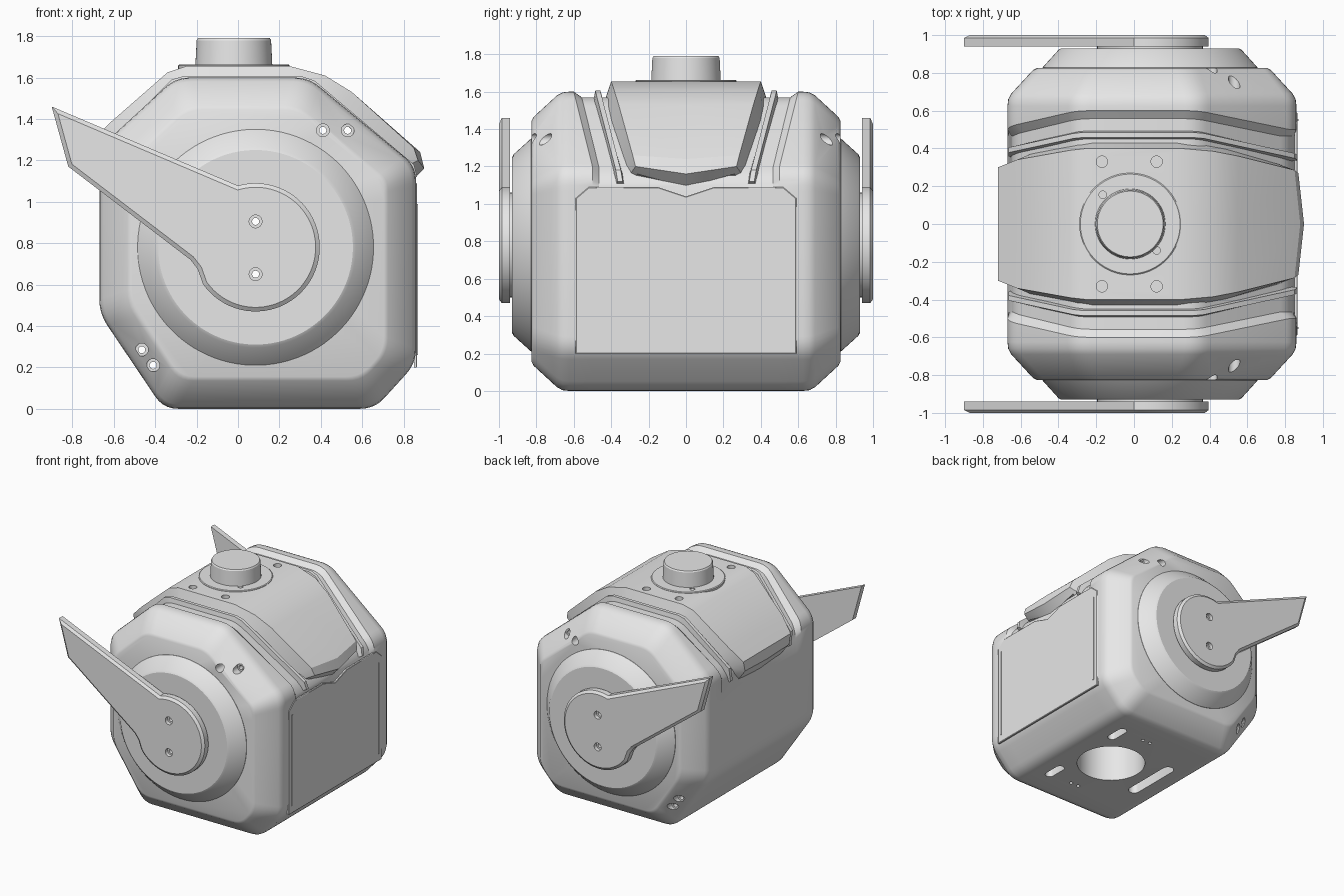
import bpy, bmesh, math
from mathutils import Vector

cube = bpy.data.objects.get("Cube")
if cube:
    bpy.data.objects.remove(cube, do_unlink=True)

GREY = (0.8, 0.8, 0.8, 1.0)
mat = bpy.data.materials.new("plain grey")
mat.use_nodes = True
mat.diffuse_color = GREY
mat.node_tree.nodes["Principled BSDF"].inputs["Base Color"].default_value = GREY


def loft(name, loops):
    """Closed solid through matching loops of 3D points, capped at both ends."""
    bm = bmesh.new()
    rings = [[bm.verts.new(p) for p in loop] for loop in loops]
    n = len(rings[0])
    for a, b in zip(rings, rings[1:]):
        for i in range(n):
            j = (i + 1) % n
            bm.faces.new((a[i], a[j], b[j], b[i]))
    bm.faces.new(rings[0])
    bm.faces.new(rings[-1])
    bmesh.ops.recalc_face_normals(bm, faces=bm.faces)
    mesh = bpy.data.meshes.new(name)
    bm.to_mesh(mesh)
    bm.free()
    obj = bpy.data.objects.new(name, mesh)
    mesh.materials.append(mat)
    bpy.context.collection.objects.link(obj)
    return obj


def inset(points, s):
    """Move a counter-clockwise 2D outline inwards by s."""
    out = []
    for i, p in enumerate(points):
        p, a, b = Vector(p), Vector(points[i - 1]), Vector(points[(i + 1) % len(points)])
        e, f = (p - a).normalized(), (b - p).normalized()
        m, n = Vector((-e.y, e.x)), Vector((-f.y, f.x))
        out.append(p + (m + n) * (s / (1 + m.dot(n))))
    return out


def rounded(points, d, n=5):
    """Round every corner of a 2D outline."""
    out = []
    for i, p in enumerate(points):
        p, a, b = Vector(p), Vector(points[i - 1]), Vector(points[(i + 1) % len(points)])
        t = min(d, 0.45 * (a - p).length, 0.45 * (b - p).length)
        a, b = p + (a - p).normalized() * t, p + (b - p).normalized() * t
        for k in range(n + 1):
            u = k / n
            out.append(a * (1 - u) ** 2 + p * 2 * u * (1 - u) + b * u * u)
    return out


def lathe(name, profile, centre, axis="Z", segs=64, stretch=0):
    """Round solid from (radius, height); stretch turns it into a slot along y."""
    loops = []
    for r, h in profile:
        loop = []
        for k in range(segs):
            t = math.tau * (k + 0.5) / segs
            u, v = centre[0] + r * math.cos(t), centre[1] + r * math.sin(t)
            v += math.copysign(stretch, math.sin(t))
            loop.append((u, v, h) if axis == "Z" else (u, h, v))
        loops.append(loop)
    return loft(name, loops)


def cut(obj, cutters):
    bpy.context.view_layer.objects.active = obj
    for c in cutters:
        mod = obj.modifiers.new("cut", "BOOLEAN")
        mod.operation, mod.solver, mod.object = "DIFFERENCE", "EXACT", c
        bpy.ops.object.modifier_apply(modifier=mod.name)


# Main shell: rounded outline with chamfered ends and a shallow dip on top
OUTER = [(-.67, .46), (-.36, 0), (.66, 0), (.86, .22), (.86, 1.0),
         (.86, 1.17), (.34, 1.6), (-.3, 1.6), (-.67, 1.26), (-.67, 1.0)]
DIPPED = OUTER[:5] + [(.83, 1.15), (.33, 1.57), (-.29, 1.57), (-.64, 1.23), (-.67, 1.0)]
STATIONS = [(.825, .155, OUTER), (.815, .135, OUTER), (.69, .02, OUTER), (.66, .004, OUTER),
            (.625, 0, OUTER), (.6, 0, OUTER), (.565, 0, DIPPED)]


def shell_loop(y, s, outline, side):
    loop = []
    for x, z in rounded(inset(outline, s), .07):
        lean = .1 * min(max((1.6 - z) / .4, 0), 1) if y <= .6 else 0
        loop.append((x, side * (y - lean), z))
    return loop


shell = loft("shell", [shell_loop(*s, -1) for s in STATIONS]
             + [shell_loop(*s, 1) for s in reversed(STATIONS)])

# Raised top cover: x, z, half width, x and z of its middle line
COVER = [(-.63, 1.08, .26, -.63, 1.06), (-.72, 1.2, .28, -.72, 1.19), (-.72, 1.28, .3, -.72, 1.28),
         (-.62, 1.38, .34, -.62, 1.38), (-.34, 1.625, .39, -.34, 1.625),
         (-.25, 1.655, .4, -.25, 1.655), (.25, 1.655, .4, .25, 1.655),
         (.42, 1.61, .385, .42, 1.61), (.55, 1.53, .36, .55, 1.53),
         (.85, 1.26, .285, .88, 1.24), (.87, 1.2, .27, .9, 1.16), (.83, 1.16, .26, .83, 1.09)]
MIDDLE = Vector((.08, .8))


def lowered(x, z, d):
    p = Vector((x, z))
    return p + (MIDDLE - p).normalized() * d


cover_loops = []
for x, z, w, px, pz in COVER:
    bx, bz = lowered(x, z, .11)
    cover_loops.append([(bx, -w - .035, bz), (x, -w, z), (px, 0, pz), (x, w, z), (bx, w + .035, bz)])
cover = loft("top_cover", cover_loops)

# Raised ridges either side of the cover
RIDGE = [(-.665, 1.14, .3), (-.665, 1.25, .32), (-.32, 1.59, .395), (-.27, 1.605, .4),
         (.31, 1.605, .4), (.37, 1.585, .395), (.85, 1.18, .29), (.865, 1.12, .28)]
for side, word in ((-1, "front"), (1, "back")):
    loops = []
    for x, z, w in RIDGE:
        bx, bz = lowered(x, z, .07)
        loops.append([(bx, side * (w + .045), bz), (x, side * (w + .058), z),
                      (x, side * (w + .085), z), (bx, side * (w + .098), bz)])
    loft(word + "_ridge", loops)

# Face plate with a notched top, and two thin trim strips
PLATE = [(-.59, .2), (.59, .2), (.59, 1.03), (.52, 1.09), (.15, 1.09),
         (0, 1.04), (-.15, 1.09), (-.52, 1.09), (-.59, 1.03)]
loft("face_plate", [[(x, y, z) for y, z in inset(PLATE, s)]
                    for x, s in ((.85, 0), (.862, 0), (.865, .004))])
for side, word in ((-1, "front"), (1, "back")):
    ends = [(side * .545, .26), (side * .555, .26), (side * .555, .99), (side * .545, .99)]
    loft(word + "_face_trim", [[(x, y, z) for y, z in ends] for x in (.86, .87)])

# Top collar and knob
collar = lathe("top_collar", [(.27, 1.63), (.27, 1.658), (.264, 1.663)], (-.02, 0))
lathe("top_knob", [(.187, 1.64), (.18, 1.78), (.174, 1.79)], (-.02, 0))

# Ear discs and swept blades
HUB = (.085, .78)
arc = [math.radians(-145 + 251 * k / 48) for k in range(49)]
BLADE = [(HUB[0] + .31 * math.cos(t), HUB[1] + .31 * math.sin(t)) for t in arc]
BLADE += [(-.9, 1.46), (-.82, 1.17), (-.23, .72), (-.195, .675)]
ears, blades = [], []
for side, word in ((-1, "front"), (1, "back")):
    ears.append(lathe(word + "_ear", [(.57, side * .8), (.57, side * .828), (.485, side * .922),
                                      (.47, side * .93)], HUB, "Y", 96))
    lathe_hub = lathe(word + "_hub", [(.28, side * .92), (.28, side * .945)], HUB, "Y")
    blades += [lathe_hub, loft(word + "_blade", [
        [(x, side * y, z) for x, z in inset(BLADE, s)]
        for y, s in ((.94, 0), (.985, 0), (1.0, .02))])]

# Cutters: through holes with wider mouths, along y
body_holes = [(.41, 1.345), (.53, 1.345), (-.465, .285), (-.41, .21)]
blade_holes = [(HUB[0], .905), (HUB[0], .65)]


def y_cutters(centres, depth):
    made = []
    for c in centres:
        made.append(lathe("cutter", [(.017, -1.1), (.017, 1.1)], c, "Y", 20))
        for side in (-1, 1):
            made.append(lathe("cutter", [(.031, side * depth), (.031, side * 1.1)], c, "Y", 24))
    return made


body_cut = y_cutters(body_holes, .72)
blade_cut = y_cutters(blade_holes, .97)

# Cutters: screw holes on top, opening and slots underneath
top_cut = [lathe("cutter", [(.03, 1.6), (.03, 1.75)], (x, y), segs=24)
           for x in (-.17, .12) for y in (-.33, .33)]
collar_cut = [lathe("cutter", [(.02, 1.645), (.02, 1.75)], c, segs=20)
              for c in ((-.165, .155), (.12, -.14))]
under_cut = [lathe("cutter", [(.26, -.1), (.26, .4)], (.23, 0)),
             lathe("cutter", [(.045, -.1), (.045, .15)], (-.17, 0), segs=24, stretch=.2)]
for y in (-.4, .4):
    under_cut.append(lathe("cutter", [(.035, -.1), (.035, .1)], (.48, y * .93), segs=24, stretch=.06))
    under_cut += [lathe("cutter", [(.014, -.1), (.014, .05)], (x, y * 1.07), segs=16) for x in (.2, .27)]

cut(shell, body_cut + [c for c in blade_cut if "cutter" in c.name][::3] + under_cut)
cut(cover, top_cut)
cut(collar, collar_cut)
for ear in ears:
    cut(ear, blade_cut[::3])
for blade in blades:
    cut(blade, blade_cut)
for c in body_cut + blade_cut + top_cut + collar_cut + under_cut:
    bpy.data.objects.remove(c, do_unlink=True)

# Smooth shading with sharp edges kept
for obj in bpy.context.scene.objects:
    obj.select_set(obj.type == "MESH" and mat.name in obj.data.materials)
bpy.context.view_layer.objects.active = shell
bpy.ops.object.shade_smooth_by_angle(angle=math.radians(28))
